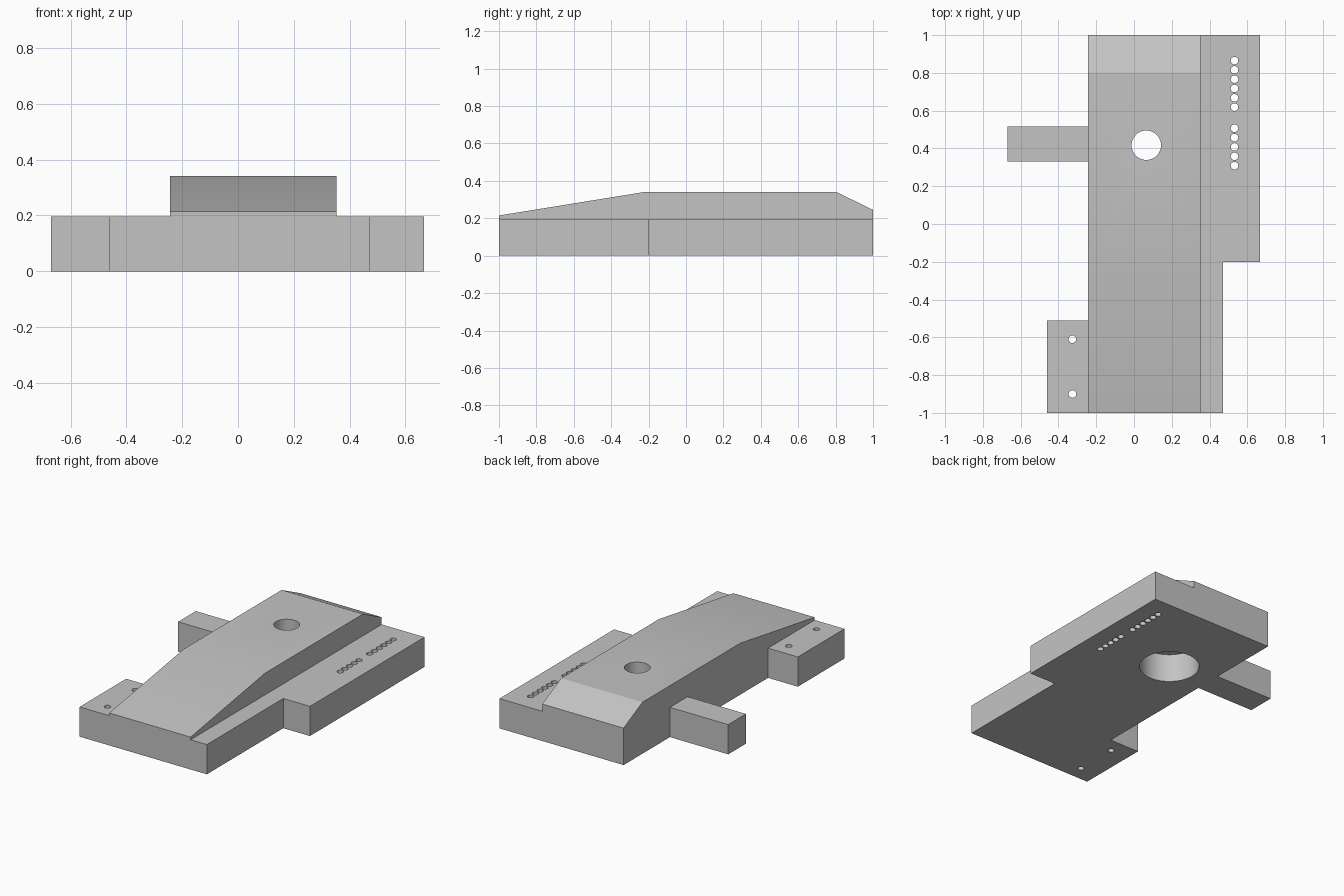
import bpy, bmesh
from mathutils import Matrix, Vector

cube = bpy.data.objects.get("Cube")
if cube:
    bpy.data.objects.remove(cube, do_unlink=True)

grey = bpy.data.materials.new("plain_grey")
grey.use_nodes = True
grey.diffuse_color = (0.55, 0.55, 0.55, 1)
grey.node_tree.nodes["Principled BSDF"].inputs["Base Color"].default_value = grey.diffuse_color


def finish(name, bm):
    bmesh.ops.recalc_face_normals(bm, faces=bm.faces)
    mesh = bpy.data.meshes.new(name)
    bm.to_mesh(mesh)
    bm.free()
    mesh.materials.append(grey)
    obj = bpy.data.objects.new(name, mesh)
    bpy.context.collection.objects.link(obj)
    return obj


def extrude(name, points, direction):
    """Solid made from a closed outline pushed along a direction."""
    bm = bmesh.new()
    face = bm.faces.new([bm.verts.new(p) for p in points])
    out = bmesh.ops.extrude_face_region(bm, geom=[face], use_keep_orig=True)
    moved = [g for g in out["geom"] if isinstance(g, bmesh.types.BMVert)]
    bmesh.ops.translate(bm, verts=moved, vec=Vector(direction))
    return finish(name, bm)


def drills(name, centres, radius, low, high, sides):
    """Upright cylinders used as one cutter."""
    bm = bmesh.new()
    for x, y in centres:
        bmesh.ops.create_cone(bm, cap_ends=True, segments=sides, radius1=radius, radius2=radius,
                              depth=high - low,
                              matrix=Matrix.Translation((x, y, (low + high) / 2)))
    obj = finish(name, bm)
    obj.hide_render = True
    return obj


def combine(target, other, operation):
    mod = target.modifiers.new("combine", "BOOLEAN")
    mod.operation, mod.solver, mod.object = operation, "EXACT", other
    bpy.context.view_layer.objects.active = target
    bpy.ops.object.modifier_apply(modifier=mod.name)
    bpy.data.objects.remove(other, do_unlink=True)


# Flat base plate with side arm, front tab and stepped flange
left, right, thick = -0.243, 0.353, 0.197
outline = [(-0.461, -1), (0.472, -1), (0.472, -0.2), (0.667, -0.2), (0.667, 1), (left, 1),
           (left, 0.515), (-0.67, 0.515), (-0.67, 0.33), (left, 0.33),
           (left, -0.512), (-0.461, -0.512)]
body = extrude("mounting_plate", [(x, y, 0) for x, y in outline], (0, 0, thick))

# Raised centre with a long front ramp and a short rear chamfer
profile = [(-1, 0), (1, 0), (1, 0.245), (0.803, 0.341), (-0.22, 0.341), (-1, 0.215)]
hump = extrude("raised_centre", [(left, y, z) for y, z in profile], (right - left, 0, 0))
combine(body, hump, "UNION")

# Main hole, widened from below
centre = [(0.065, 0.417)]
combine(body, drills("counterbore_cutter", centre, 0.184, -0.1, 0.19, 64), "DIFFERENCE")
combine(body, drills("main_hole_cutter", centre, 0.078, 0.1, 0.5, 48), "DIFFERENCE")

# Two groups of small flange holes and a pair in the tab
small = [(0.532, 0.865 - 0.0492 * i) for i in range(6)]
small += [(0.532, 0.507 - 0.0495 * i) for i in range(5)]
small += [(-0.326, -0.61), (-0.326, -0.9)]
combine(body, drills("small_hole_cutter", small, 0.02, -0.1, 0.4, 24), "DIFFERENCE")

# Soft ramp crease, all other edges crisp
bpy.ops.object.select_all(action="DESELECT")
body.select_set(True)
bpy.context.view_layer.objects.active = body
bpy.ops.object.shade_smooth_by_angle(angle=0.35)
